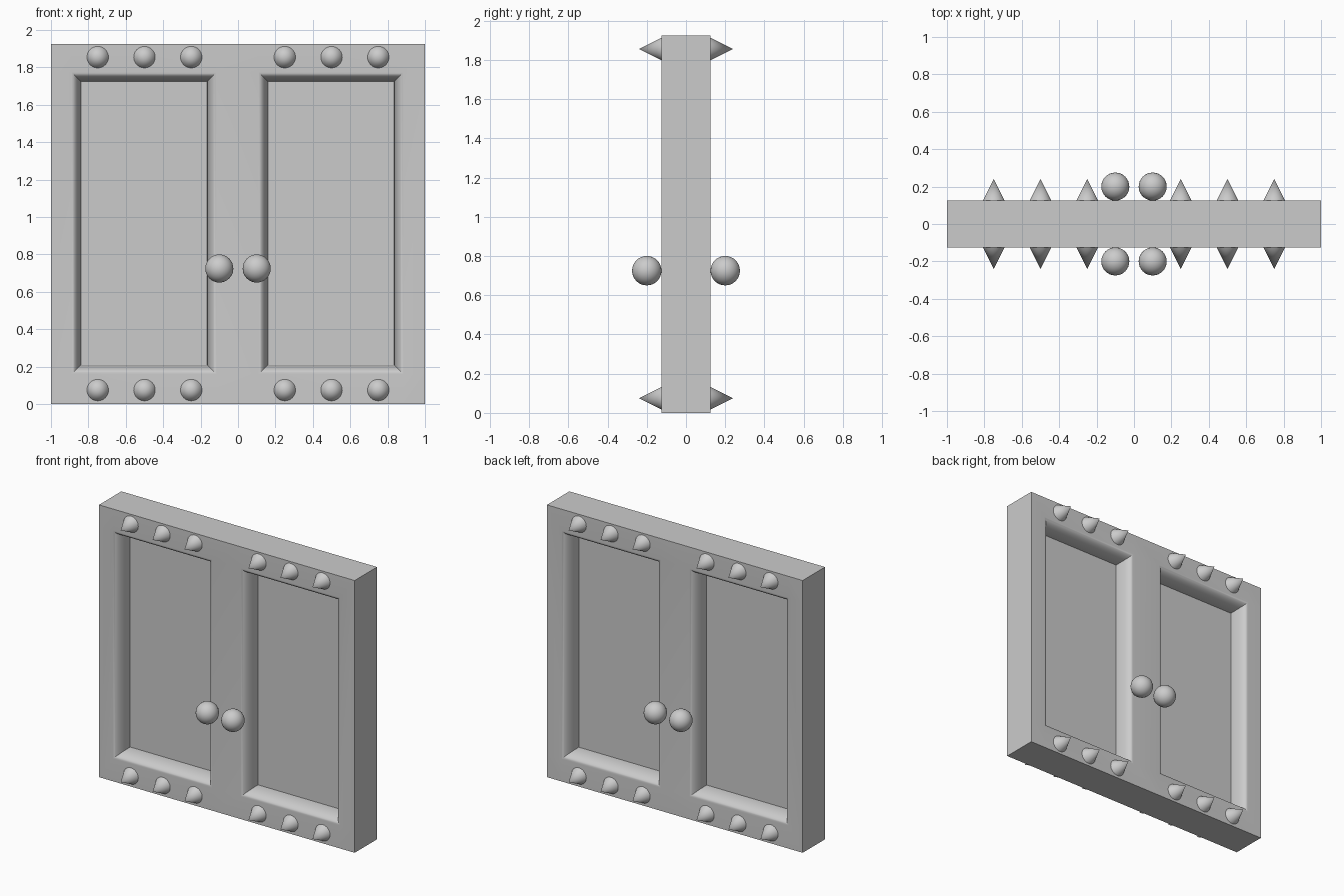
import bpy, bmesh, math

if "Cube" in bpy.data.objects:
    bpy.data.objects.remove(bpy.data.objects["Cube"])

H, D = 1.925, 0.125               # height, half thickness
OPENINGS = [(-0.84, -0.165), (0.16, 0.835)]
Z0, Z1 = 0.21, 1.725              # opening bottom and top
LIP, DEPTH = 0.05, 0.12           # moulding width and depth


def smooth(obj, angle=30):
    bpy.ops.object.select_all(action='DESELECT')
    obj.select_set(True)
    bpy.context.view_layer.objects.active = obj
    bpy.ops.object.shade_smooth_by_angle(angle=math.radians(angle))


def add_object(name, bm):
    bmesh.ops.remove_doubles(bm, verts=bm.verts, dist=1e-5)
    bmesh.ops.recalc_face_normals(bm, faces=bm.faces)
    mesh = bpy.data.meshes.new(name)
    bm.to_mesh(mesh)
    bm.free()
    obj = bpy.data.objects.new(name, mesh)
    bpy.context.collection.objects.link(obj)
    return obj


def quad(bm, pts):
    bm.faces.new([bm.verts.new(p) for p in pts])


# door frame: front and back faces with rounded mouldings around the openings
bm = bmesh.new()
xs = [-1] + [x for a, b in OPENINGS for x in (a - LIP, b + LIP)] + [1]
zs = [0, Z0 - LIP, Z1 + LIP, H]
steps = 10
for s in (-1, 1):
    for i in range(5):
        for j in range(3):
            if j == 1 and i in (1, 3):
                continue
            a, b, c, d = xs[i], xs[i + 1], zs[j], zs[j + 1]
            quad(bm, [(a, s * D, c), (b, s * D, c), (b, s * D, d), (a, s * D, d)])
    for a, b in OPENINGS:
        rings = []
        for k in range(steps + 1):
            t = k / steps * math.pi / 2
            o = LIP * (1 - math.sin(t))
            y = s * (D - DEPTH * (1 - math.cos(t)))
            rings.append([(a - o, y, Z0 - o), (b + o, y, Z0 - o),
                          (b + o, y, Z1 + o), (a - o, y, Z1 + o)])
        for r, q in zip(rings, rings[1:]):
            for k in range(4):
                n = (k + 1) % 4
                quad(bm, [r[k], r[n], q[n], q[k]])
        quad(bm, rings[-1])       # recessed panel
# outer edges
for a, b in zip(xs, xs[1:]):
    for z in (0, H):
        quad(bm, [(a, -D, z), (b, -D, z), (b, D, z), (a, D, z)])
for c, d in zip(zs, zs[1:]):
    for x in (-1, 1):
        quad(bm, [(x, -D, c), (x, D, c), (x, D, d), (x, -D, d)])
smooth(add_object("door_frame", bm))

# studs and knobs on both sides
for s, side in ((-1, "front"), (1, "back")):
    for z in (0.075, 1.855):
        for x in (-0.75, -0.5, -0.25, 0.25, 0.5, 0.75):
            bpy.ops.mesh.primitive_cone_add(
                vertices=32, radius1=0.06, depth=0.12,
                location=(x, s * 0.18, z), rotation=(-s * math.pi / 2, 0, 0))
            stud = bpy.context.object
            stud.name = side + "_stud"
            smooth(stud, 40)
    for x in (-0.1, 0.1):
        bpy.ops.mesh.primitive_uv_sphere_add(
            segments=32, ring_count=16, radius=0.075, location=(x, s * 0.2, 0.725))
        knob = bpy.context.object
        knob.name = side + "_knob"
        smooth(knob)
